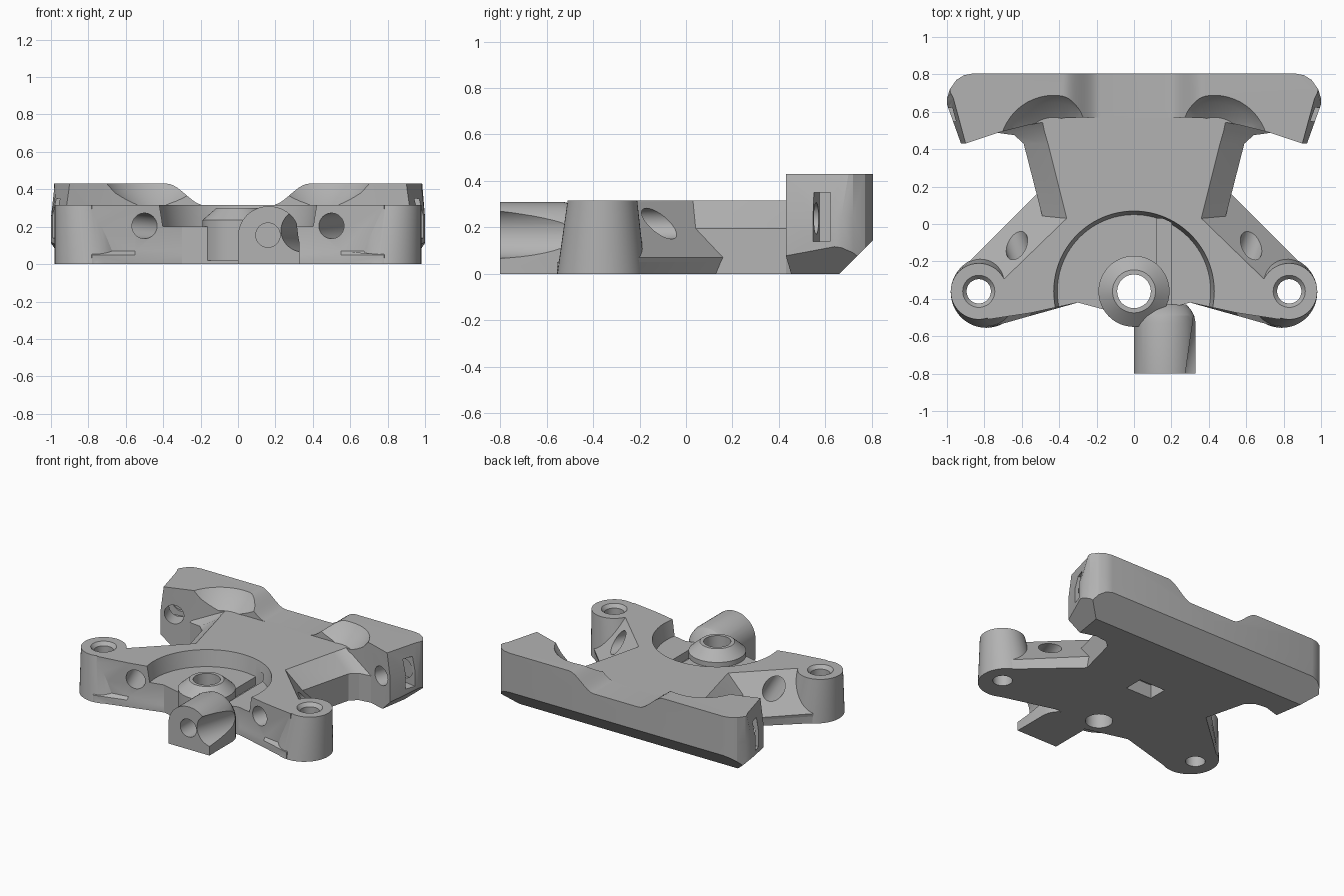
import bpy, bmesh
from math import sin, cos, pi
from mathutils import Vector

cube = bpy.data.objects.get("Cube")
if cube:
    bpy.data.objects.remove(cube)

grey = bpy.data.materials.new("plain grey")
grey.use_nodes = True
colour = (0.45, 0.45, 0.45, 1)
grey.diffuse_color = colour
grey.node_tree.nodes["Principled BSDF"].inputs["Base Color"].default_value = colour


def loft(name, rings):
    """Closed solid through matching rings of 3D points."""
    bm = bmesh.new()
    vs = [[bm.verts.new(p) for p in ring] for ring in rings]
    n = len(vs[0])
    for a, b in zip(vs, vs[1:]):
        for i in range(n):
            bm.faces.new((a[i], a[(i + 1) % n], b[(i + 1) % n], b[i]))
    bm.faces.new(vs[0][::-1])
    bm.faces.new(vs[-1])
    bmesh.ops.recalc_face_normals(bm, faces=bm.faces)
    mesh = bpy.data.meshes.new(name)
    bm.to_mesh(mesh)
    bm.free()
    mesh.materials.append(grey)
    ob = bpy.data.objects.new(name, mesh)
    bpy.context.collection.objects.link(ob)
    return ob


def round_solid(name, stations, axis=(0, 0, 1), n=48):
    """Circles given as (centre, radius) joined along an axis."""
    q = Vector(axis).to_track_quat('Z', 'Y')
    return loft(name, [[Vector(c) + q @ Vector((r * cos(2 * pi * i / n), r * sin(2 * pi * i / n), 0))
                        for i in range(n)] for c, r in stations])


def plan(half, z):
    """Mirror a half outline that starts and ends on x = 0."""
    return [(x, y, z) for x, y in half] + [(-x, y, z) for x, y in half[-2:0:-1]]


def box(name, x0, x1, y0, y1, z0, z1):
    base = [(x0, y0), (x1, y0), (x1, y1), (x0, y1)]
    return loft(name, [[(x, y, z) for x, y in base] for z in (z0, z1)])


def combine(target, other, operation='DIFFERENCE'):
    mod = target.modifiers.new("combine", 'BOOLEAN')
    mod.operation = operation
    mod.solver = 'EXACT'
    mod.object = other
    bpy.context.view_layer.objects.active = target
    bpy.ops.object.modifier_apply(modifier=mod.name)
    bpy.data.objects.remove(other)


# Body with two swept arms and sloping rear faces
foot = [(0, -.5), (.3, -.42), (.55, -.49), (.78, -.555), (.85, -.36)]
wall = [(0, -.5), (.3, -.42), (.55, -.475), (.78, -.51), (.85, -.36)]
body = loft("mount_body", [
    plan(foot + [(.9, -.22), (.5, .14), (0, .14)], 0),
    plan(foot + [(.9, -.22), (.515, .152), (0, .16)], .05),
    plan(wall + [(.9, -.22), (.52, .16), (0, .16)], .07),
    plan(wall + [(.69, -.29), (.36, .03), (0, .03)], .315)])

# Neck with bevelled flanks
lower = [(0, -.1), (.36, -.1), (.49, .04), (.59, .43), (.64, .475), (.75, .49), (.75, .6), (0, .6)]
upper = [(0, -.1), (.3, -.1), (.36, .03), (.46, .43), (.48, .5), (.49, .55), (.49, .6), (0, .6)]
neck = loft("neck", [plan(lower, 0), plan(lower, .195), plan(upper, .315)])
combine(body, neck, 'UNION')

# Back bar with its centre dip, scoops and underside chamfers
front = [(0, .57), (.36, .57), (.56, .53), (.72, .49)]
back = [(.985, .72), (.95, .77), (.91, .795), (.86, .805), (0, .805)]
outer = front + [(.925, .43), (1, .64), (1, .67)] + back
top = front + [(.9, .43), (.965, .67), (.98, .7)] + back
bar = loft("back_bar", [plan(outer, 0), plan(outer, .25), plan(top, .43)])
steps = [i / 12 for i in range(13)]
dip = [(.18 + .2 * t, .315 + .115 * (3 * t * t - 2 * t ** 3)) for t in steps]
dip = dip + [(.38, .5)]
section = dip + [(-x, z) for x, z in dip[::-1]]
combine(bar, loft("dip_cutter", [[(x, y, z) for x, z in section] for y in (.3, .9)]))
chamfer = [(.65, -.01), (.83, .17), (.9, -.01)]
combine(bar, loft("chamfer_cutter", [[(x, y, z) for y, z in chamfer] for x in (-1.2, 1.2)]))
for s in (1, -1):
    combine(bar, round_solid("scoop_cutter", [((s * .43, .4, .315), .17), ((s * .43, .4, .38), .25),
                                              ((s * .43, .4, .43), .288), ((s * .43, .4, .46), .3)]))
    combine(bar, loft("end_cutter", [[(s * a, y, -.01), (s * (a + .2), y, .18), (s * (a + .3), y, -.01)]
                                     for a, y in ((.82, .35), (.9, .85))]))
combine(body, bar, 'UNION')

# Flared corner bosses
for s in (1, -1):
    boss = round_solid("corner_boss", [((s * .79, -.365, 0), .19), ((s * .83, -.36, .315), .15)])
    combine(body, boss, 'UNION')

# Round pocket open to the front
combine(body, round_solid("pocket_cutter", [((0, -.36, .2), .41), ((0, -.36, .32), .43)], n=96))

# Boss holes, long bolt holes and nut slots
for s in (1, -1):
    x = s * .83
    combine(body, round_solid("boss_hole", [((x, -.36, -.1), .065), ((x, -.36, .29), .065),
                                            ((x, -.36, .32), .09)]))
    p, q = Vector((s * .45, -.6, .2)), Vector((s * .905, .65, .242))
    combine(body, round_solid("bolt_hole", [(p, .068), (q, .068)], axis=q - p))
    slot = [(.8, .65), (.78, .575), (1.05, .535), (1.05, .61)]
    combine(body, loft("nut_slot", [[(s * a, b, z) for a, b in slot] for z in (.14, .35)]))

# Groove in the pocket floor and recess underneath
combine(body, box("groove_cutter", .12, .2, -.44, .03, .14, .25))
combine(body, box("recess_cutter", -.07, .14, .09, .23, -.1, .1))

# Raised centre boss
centre = round_solid("centre_boss", [((0, -.36, .02), .19), ((0, -.36, .235), .19), ((0, -.36, .27), .15),
                                     ((0, -.36, .3), .115)])
combine(body, centre, 'UNION')

# Round-topped tube at the front, with its bore and scooped corner
arch = [(.165, 0)] + [(.165 * cos(pi * i / 24), .15 + .16 * sin(pi * i / 24)) for i in range(25)] + [(-.165, 0)]
tube = loft("front_tube", [[(.165 + x * k, y, z * h) for x, z in arch]
                           for y, k, h in ((-.8, 1, 1), (-.53, 1, 1), (-.49, .95, .97), (-.46, .85, .88), (-.43, .7, .7))])
p, q = Vector((.335, -.85, .18)), Vector((.45, -.45, .18))
combine(tube, round_solid("corner_cutter", [(p, .115), (q, .115)], axis=q - p))
combine(body, tube, 'UNION')
combine(body, round_solid("tube_bore", [((.16, -.9, .155), .065), ((.16, -.55, .155), .065)], axis=(0, 1, 0)))
combine(body, round_solid("centre_hole", [((0, -.36, -.1), .09), ((0, -.36, .4), .09)]))

# Smooth curved walls, crisp edges
bpy.ops.object.select_all(action='DESELECT')
body.select_set(True)
bpy.context.view_layer.objects.active = body
bpy.ops.object.shade_smooth_by_angle(angle=.4)
